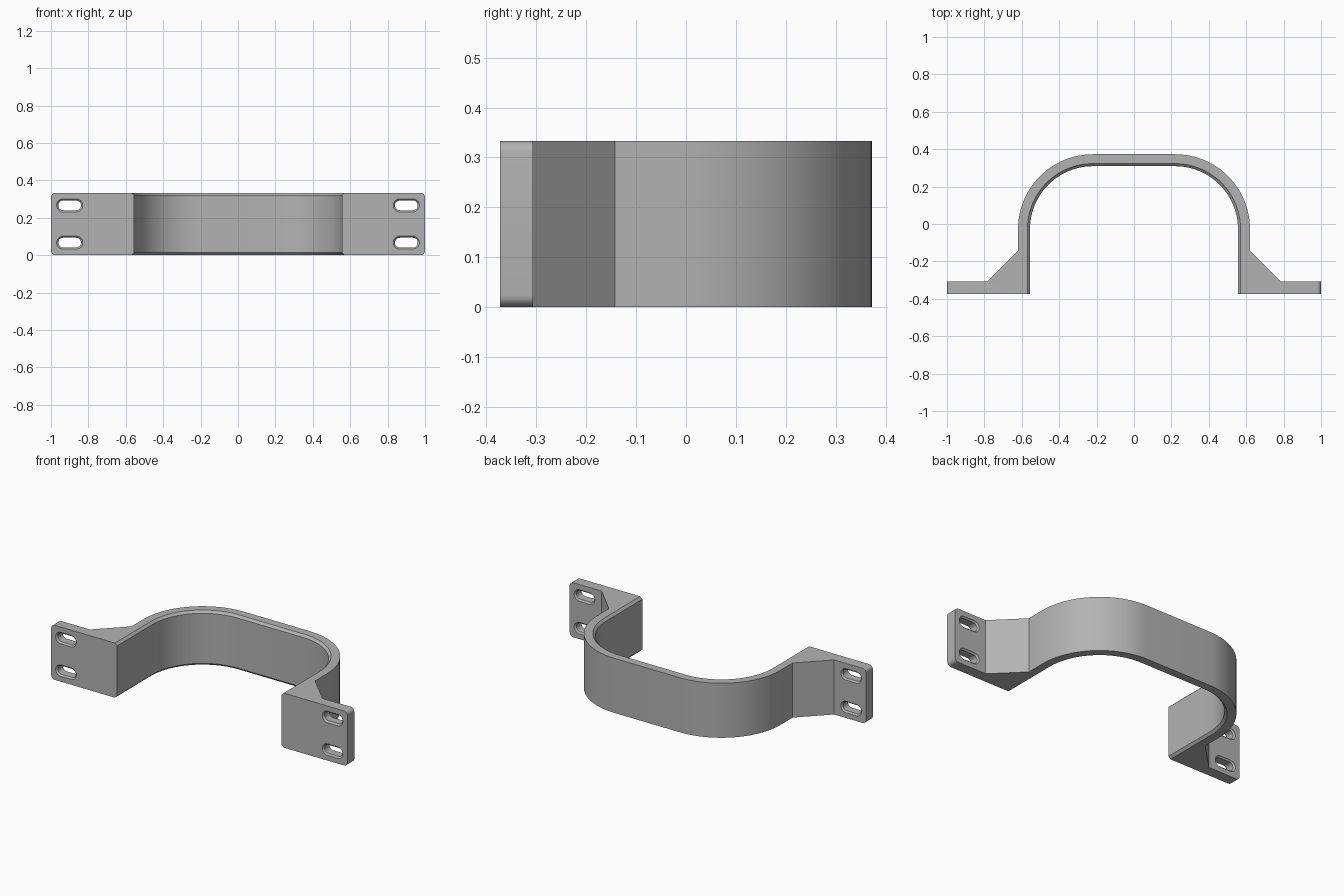
import bpy, bmesh, math

cube = bpy.data.objects.get("Cube")
if cube:
    bpy.data.objects.remove(cube, do_unlink=True)

H = 0.333                    # height of the strap
FRONT, PLATE_BACK, BACK = -0.373, -0.307, 0.373
OUT, WALL = 0.62, 0.064      # outer half width, wall thickness
R = 0.40                     # outer bend radius
CHAMFER, CORNER = 0.014, 0.024

grey = bpy.data.materials.new("satin grey")
grey.use_nodes = True
colour = (0.45, 0.45, 0.45, 1)
grey.diffuse_color = colour
grey.node_tree.nodes["Principled BSDF"].inputs["Base Color"].default_value = colour


def finish(name, bm):
    bmesh.ops.recalc_face_normals(bm, faces=bm.faces)
    mesh = bpy.data.meshes.new(name)
    bm.to_mesh(mesh)
    bm.free()
    mesh.materials.append(grey)
    obj = bpy.data.objects.new(name, mesh)
    bpy.context.collection.objects.link(obj)
    return obj


def loft(bm, rings):
    """Skin a list of equal closed rings and cap both ends."""
    rows = [[bm.verts.new(p) for p in ring] for ring in rings]
    for a, b in zip(rows, rows[1:]):
        for i in range(len(a)):
            j = (i + 1) % len(a)
            bm.faces.new((a[i], a[j], b[j], b[i]))
    bm.faces.new(rows[0])
    bm.faces.new(rows[-1])


def bend(radius, steps=24):
    """Quarter bend from the side wall round to the back wall."""
    for i in range(steps + 1):
        a = math.pi / 2 * i / steps
        yield OUT - R + radius * math.cos(a), BACK - R + radius * math.sin(a)


def section(z):
    """Outline of the bracket at one height."""
    edge = min(z, H - z)
    inset = max(0, CHAMFER - edge)
    dip = max(0, CORNER - edge)
    end = 1 - CORNER + math.sqrt(max(0, CORNER ** 2 - dip ** 2))
    inner = OUT - WALL + inset
    half = [(inner, FRONT), (end, FRONT), (end, PLATE_BACK),
            (0.785, PLATE_BACK), (OUT, -0.142)]
    half += bend(R)
    inside = [(inner, FRONT)] + list(bend(R - WALL + inset))
    half = half[1:]
    mirror = lambda pts: [(-x, y) for x, y in reversed(pts)]
    outline = half + mirror(half) + [(-x, y) for x, y in inside] + inside[::-1]
    return [(x, y, z) for x, y in outline]


# Bent strap with gussets, mounting plates and chamfered inner rims
low = {CORNER * (1 - math.cos(math.pi / 2 * i / 6)) for i in range(7)} | {CHAMFER}
levels = sorted(low | {H - z for z in low})
bm = bmesh.new()
loft(bm, [section(z) for z in levels])
bracket = finish("mounting_bracket", bm)


# Slot cutters, slightly flared at both plate faces
def slot_ring(cx, cz, y, radius, steps=12):
    ring = []
    for side in (1, -1):
        for i in range(steps + 1):
            a = math.pi * i / steps - side * math.pi / 2
            ring.append((cx + side * 0.035 + radius * math.cos(a), y,
                         cz + radius * math.sin(a)))
    return ring


bm = bmesh.new()
flare, r = 0.009, 0.026
for cx in (-0.9, 0.9):
    for cz in (0.067, H - 0.067):
        stations = [(FRONT - flare, r + 2 * flare), (FRONT + flare, r),
                    (PLATE_BACK - flare, r), (PLATE_BACK + flare, r + 2 * flare)]
        loft(bm, [slot_ring(cx, cz, y, rad) for y, rad in stations])
cutter = finish("slot_cutter", bm)
cutter.hide_render = True

cut = bracket.modifiers.new("slots", "BOOLEAN")
cut.operation = "DIFFERENCE"
cut.solver = "EXACT"
cut.object = cutter

# Bake the cut, then smooth the bends
bpy.ops.object.select_all(action="DESELECT")
bpy.context.view_layer.objects.active = bracket
bracket.select_set(True)
bpy.ops.object.modifier_apply(modifier=cut.name)
bpy.data.objects.remove(cutter, do_unlink=True)
bpy.ops.object.shade_smooth_by_angle(angle=math.radians(25))
